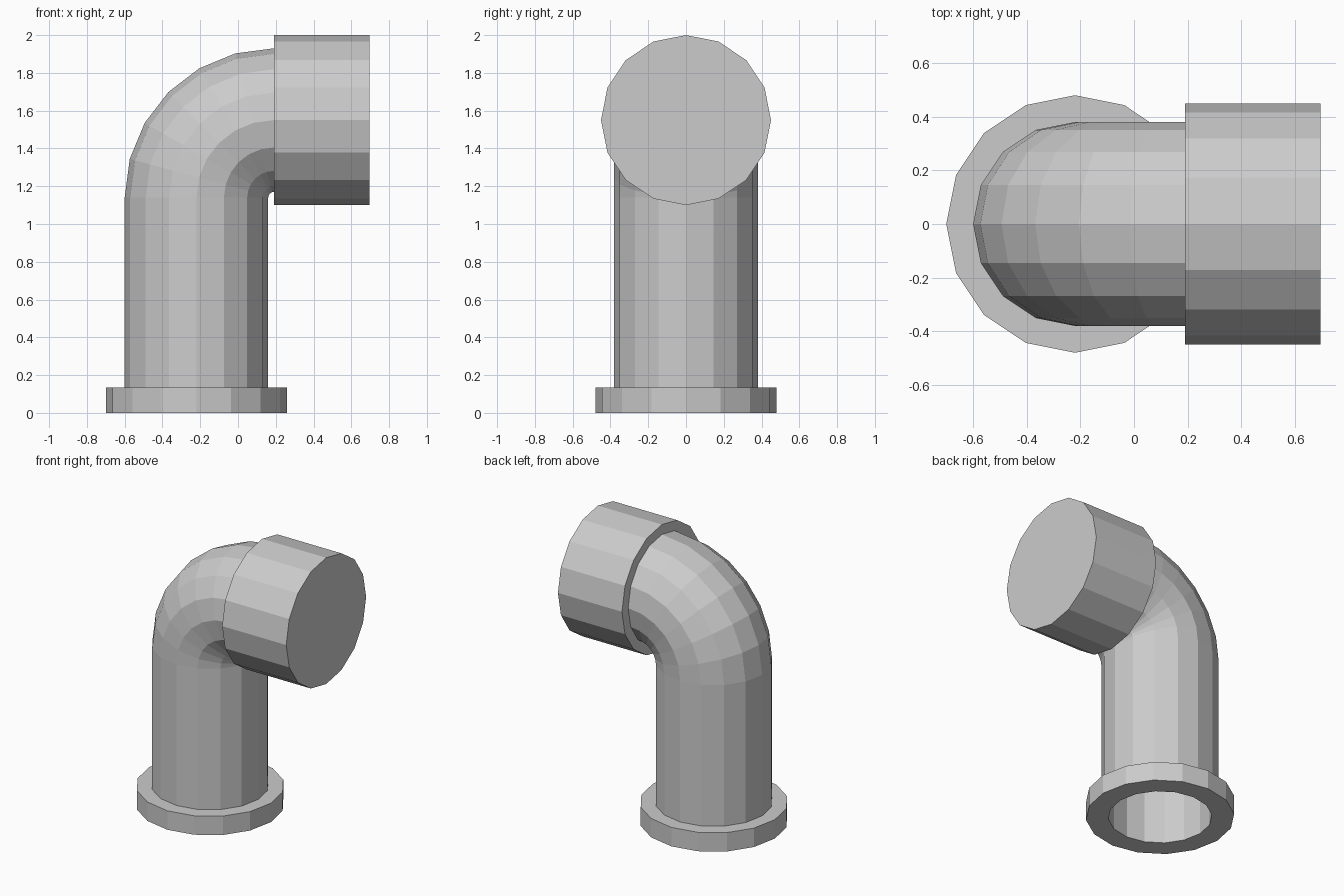
import bpy, bmesh
from math import sin, cos, pi, radians

if "Cube" in bpy.data.objects:
    bpy.data.objects.remove(bpy.data.objects["Cube"])

SIDES = 16
PIPE_X, PIVOT_X, PIVOT_Z, BEND_R = -0.22, 0.19, 1.14, 0.41
OUTER, INNER = 0.38, 0.335


def loft(name, stations, closed):
    """Skin rings given as (centre x, centre z, tilt, radius); cap or close the ends."""
    bm = bmesh.new()
    rings = []
    for x, z, t, r in stations:
        rings.append([bm.verts.new((x - r * cos(a) * cos(t), r * sin(a), z + r * cos(a) * sin(t)))
                      for a in (2 * pi * i / SIDES for i in range(SIDES))])
    pairs = list(zip(rings, rings[1:]))
    if closed:
        pairs.append((rings[-1], rings[0]))
    else:
        bm.faces.new(rings[0])
        bm.faces.new(rings[-1])
    for a, b in pairs:
        for i in range(SIDES):
            j = (i + 1) % SIDES
            bm.faces.new((a[i], a[j], b[j], b[i]))
    bmesh.ops.recalc_face_normals(bm, faces=bm.faces[:])
    mesh = bpy.data.meshes.new(name)
    bm.to_mesh(mesh)
    bm.free()
    obj = bpy.data.objects.new(name, mesh)
    bpy.context.collection.objects.link(obj)
    return obj


# Base flange: a ring with an open bore
loft("base_flange", [(PIPE_X, z, 0, r) for z, r in
                     ((0, INNER), (0, 0.48), (0.135, 0.48), (0.135, INNER))], True)

# Hollow pipe: straight riser followed by a quarter bend in six steps
path = [(PIPE_X, 0.135, 0)]
for k in range(7):
    t = radians(15 * k)
    path.append((PIVOT_X - BEND_R * cos(t), PIVOT_Z + BEND_R * sin(t), t))
loft("elbow_pipe", [(*p, OUTER) for p in path] + [(*p, INNER) for p in reversed(path)], True)

# Closed end collar
loft("end_collar", [(x, 1.55, pi / 2, 0.45) for x in (0.19, 0.695)], False)
